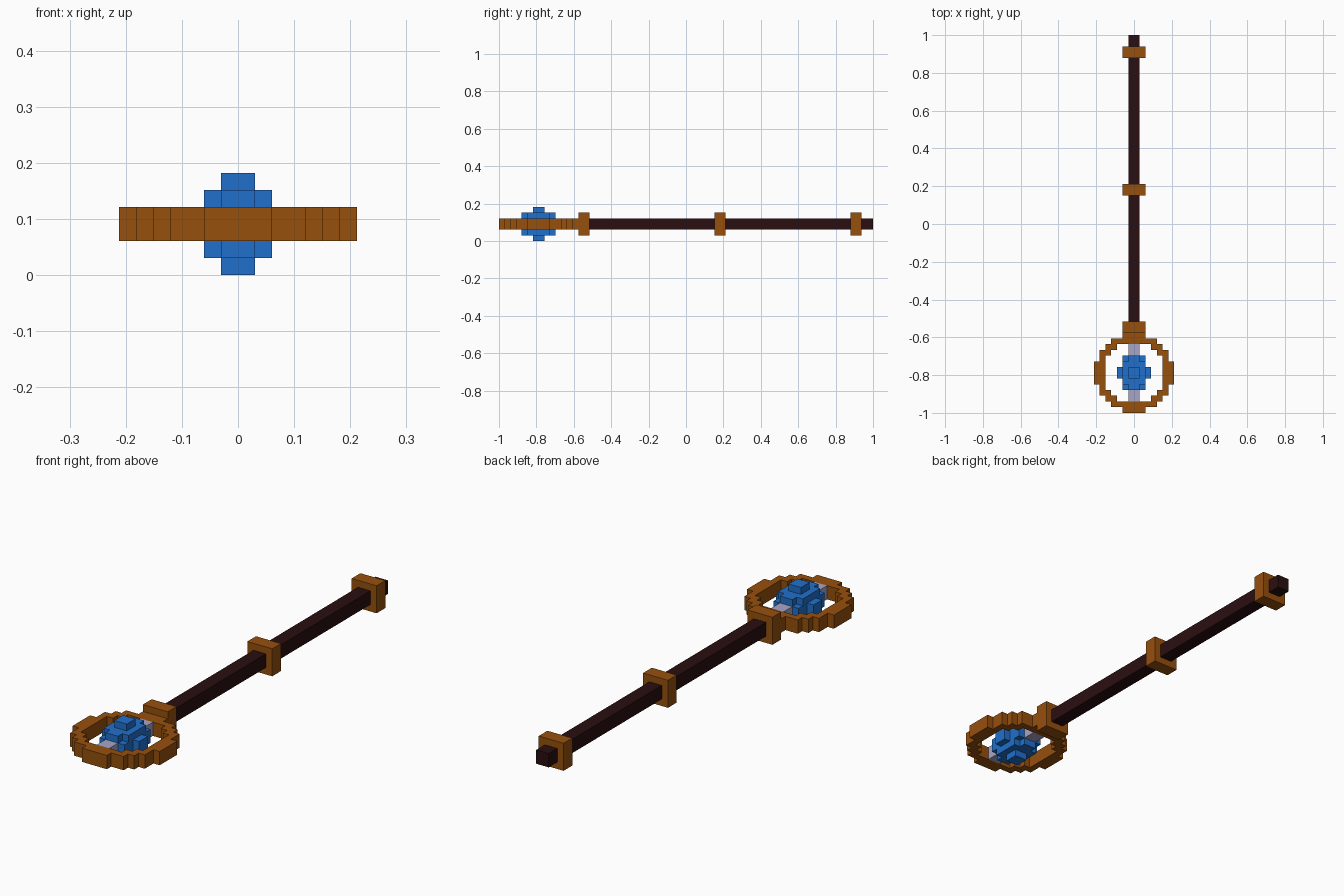
import bpy
import bmesh
from mathutils import Vector

cube = bpy.data.objects.get("Cube")
if cube:
    bpy.data.objects.remove(cube)

U = 2 / 66                      # one block
HEAD = Vector((0, -26, 3))      # centre of the head, in blocks


def material(name, rgb):
    m = bpy.data.materials.new(name)
    m.use_nodes = True
    color = (*rgb, 1)
    m.diffuse_color = color
    bsdf = m.node_tree.nodes["Principled BSDF"]
    bsdf.inputs["Base Color"].default_value = color
    bsdf.inputs["Roughness"].default_value = 0.8
    return m


bronze = material("bronze", (0.305, 0.08, 0.004))
dark_wood = material("dark wood", (0.023, 0.0045, 0.005))
blue = material("blue crystal", (0.015, 0.162, 0.604))
silver = material("pale silver", (0.39, 0.376, 0.565))


def block_shape(name, mat, center, size, inside=lambda x, y, z: True):
    """Outer shell of all blocks in a grid whose centres satisfy inside()."""
    axes = [[i - n / 2 + 0.5 for i in range(n)] for n in size]
    cells = {(x, y, z) for x in axes[0] for y in axes[1] for z in axes[2]
             if inside(abs(x), abs(y), abs(z))}
    bm = bmesh.new()
    for cell in cells:
        c = Vector(cell)
        for axis in range(3):
            for sign in (-1, 1):
                n = Vector((0, 0, 0))
                n[axis] = sign
                if tuple(c + n) in cells:
                    continue
                u = Vector((0, 0, 0))
                u[(axis + 1) % 3] = 0.5
                v = n.cross(u)
                mid = c + n / 2
                corners = (mid - u - v, mid + u - v, mid + u + v, mid - u + v)
                bm.faces.new([bm.verts.new((Vector(center) + p) * U) for p in corners])
    bmesh.ops.remove_doubles(bm, verts=bm.verts, dist=U / 100)
    bmesh.ops.recalc_face_normals(bm, faces=bm.faces)
    bmesh.ops.dissolve_limit(bm, angle_limit=0.01, verts=bm.verts, edges=bm.edges)
    mesh = bpy.data.meshes.new(name)
    bm.to_mesh(mesh)
    bm.free()
    mesh.materials.append(mat)
    obj = bpy.data.objects.new(name, mesh)
    bpy.context.collection.objects.link(obj)
    return obj


# Round stepped frame of the head
block_shape("head_ring", bronze, HEAD, (14, 14, 2),
            lambda x, y, z: 28 < x * x + y * y < 46)


# Stepped crystal: wide core, cross-shaped shoulders, small tips
def crystal(x, y, z):
    if z < 1:
        return x < 2 or y < 1
    if z < 2:
        return (x < 2 and y < 2) or x < 1
    return x < 1 and y < 1


block_shape("crystal", blue, HEAD, (6, 6, 6), crystal)

# Pins holding the crystal in the ring
for name, side in (("front_pin", -1), ("back_pin", 1)):
    block_shape(name, silver, HEAD + Vector((0, 4 * side, 0)), (2, 2, 2))

# Shaft and its bands
block_shape("shaft", dark_wood, (0, 8, 3), (2, 50, 2))
for name, y in (("collar", -18), ("middle_band", 6), ("end_band", 30)):
    block_shape(name, bronze, (0, y, 3), (4, 2, 4))
